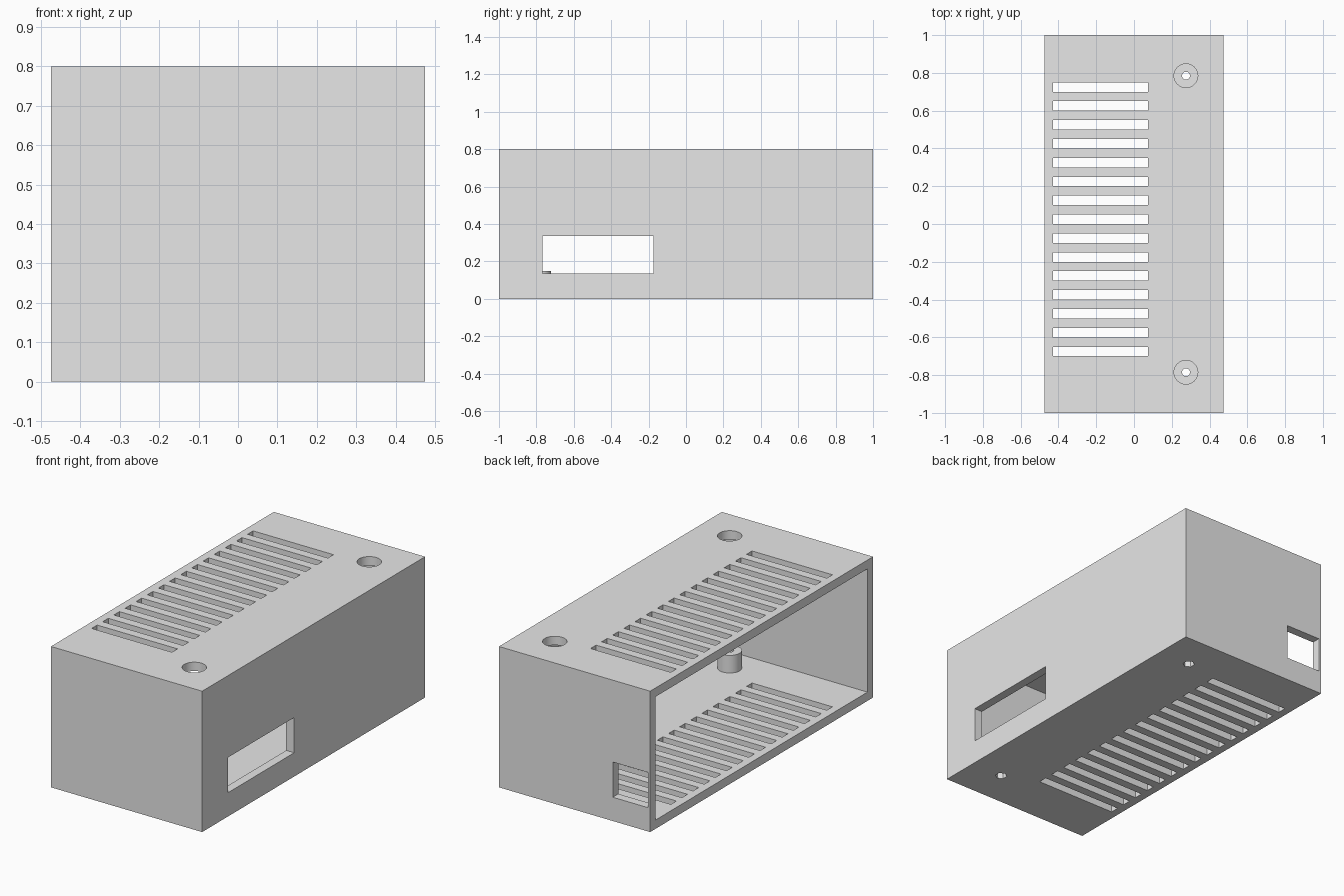
import bpy
import bmesh
import math
from mathutils import Matrix, Vector

cube = bpy.data.objects.get("Cube")
if cube:
    bpy.data.objects.remove(cube, do_unlink=True)

# Overall sizes
HX, HY, H, WALL = 0.475, 1.0, 0.8, 0.05
POST_X, POST_Y, POST_R, BORE_R = 0.275, 0.785, 0.063, 0.021
WIN_LOW, WIN_HIGH = 0.135, 0.335

grey = bpy.data.materials.new("light_grey_plastic")
grey.use_nodes = True
colour = (0.8, 0.8, 0.8, 1)
grey.diffuse_color = colour
grey.node_tree.nodes["Principled BSDF"].inputs["Base Color"].default_value = colour


def add_box(bm, low, high):
    low, high = Vector(low), Vector(high)
    place = Matrix.Translation((low + high) / 2) @ Matrix.Diagonal((*(high - low), 1))
    bmesh.ops.create_cube(bm, size=1, matrix=place)


def add_cylinder(bm, x, y, radius, low, high, sides):
    bmesh.ops.create_cone(bm, cap_ends=True, segments=sides, radius1=radius,
                          radius2=radius, depth=high - low,
                          matrix=Matrix.Translation((x, y, (low + high) / 2)))


def make_object(name, bm):
    bmesh.ops.recalc_face_normals(bm, faces=bm.faces)
    mesh = bpy.data.meshes.new(name)
    bm.to_mesh(mesh)
    bm.free()
    mesh.materials.append(grey)
    obj = bpy.data.objects.new(name, mesh)
    bpy.context.collection.objects.link(obj)
    return obj


def smooth(obj):
    bpy.ops.object.select_all(action="DESELECT")
    obj.select_set(True)
    bpy.context.view_layer.objects.active = obj
    bpy.ops.object.shade_smooth_by_angle()


def cut(target, cutter):
    mod = target.modifiers.new("cut", "BOOLEAN")
    mod.operation = "DIFFERENCE"
    mod.solver = "EXACT"
    mod.object = cutter
    bpy.context.view_layer.objects.active = target
    bpy.ops.object.modifier_apply(modifier=mod.name)
    bpy.data.objects.remove(cutter, do_unlink=True)


# Outer case
bm = bmesh.new()
add_box(bm, (-HX, -HY, 0), (HX, HY, H))
case = make_object("case_shell", bm)

# Cavity, open on the -x side
bm = bmesh.new()
add_box(bm, (-HX - 0.1, -HY + WALL, WALL), (HX - WALL, HY - WALL, H - WALL))
cut(case, make_object("cavity_cutter", bm))

# Vent slots through lid and floor, connector windows, screw access holes
bm = bmesh.new()
for i in range(15):
    y = -0.7 + 0.1 * i
    add_box(bm, (-0.43, y, -0.1), (0.075, y + 0.05, H + 0.1))
add_box(bm, (HX - 0.1, -0.767, WIN_LOW), (HX + 0.1, -0.174, WIN_HIGH))
add_box(bm, (-0.46, HY - 0.1, WIN_LOW), (-0.24, HY + 0.1, WIN_HIGH))
for side in (-1, 1):
    add_cylinder(bm, POST_X, side * POST_Y, POST_R, H - 0.1, H + 0.1, 32)
    add_cylinder(bm, POST_X, side * POST_Y, 0.032, -0.1, 0.1, 6)
cut(case, make_object("openings_cutter", bm))
smooth(case)

# Bored screw posts standing on the floor
for side, name in ((-1, "front_screw_post"), (1, "back_screw_post")):
    bm = bmesh.new()
    top = WALL + 0.1
    ring = [bm.verts.new((r, 0, z)) for r, z in
            ((BORE_R, WALL), (POST_R, WALL), (POST_R, top), (BORE_R, top))]
    edges = [bm.edges.new((ring[i - 1], ring[i])) for i in range(4)]
    bmesh.ops.spin(bm, geom=ring + edges, cent=(0, 0, 0), axis=(0, 0, 1),
                   angle=math.tau, steps=32, use_merge=False)
    bmesh.ops.remove_doubles(bm, verts=bm.verts, dist=0.0005)
    bmesh.ops.translate(bm, verts=bm.verts, vec=(POST_X, side * POST_Y, 0))
    smooth(make_object(name, bm))
